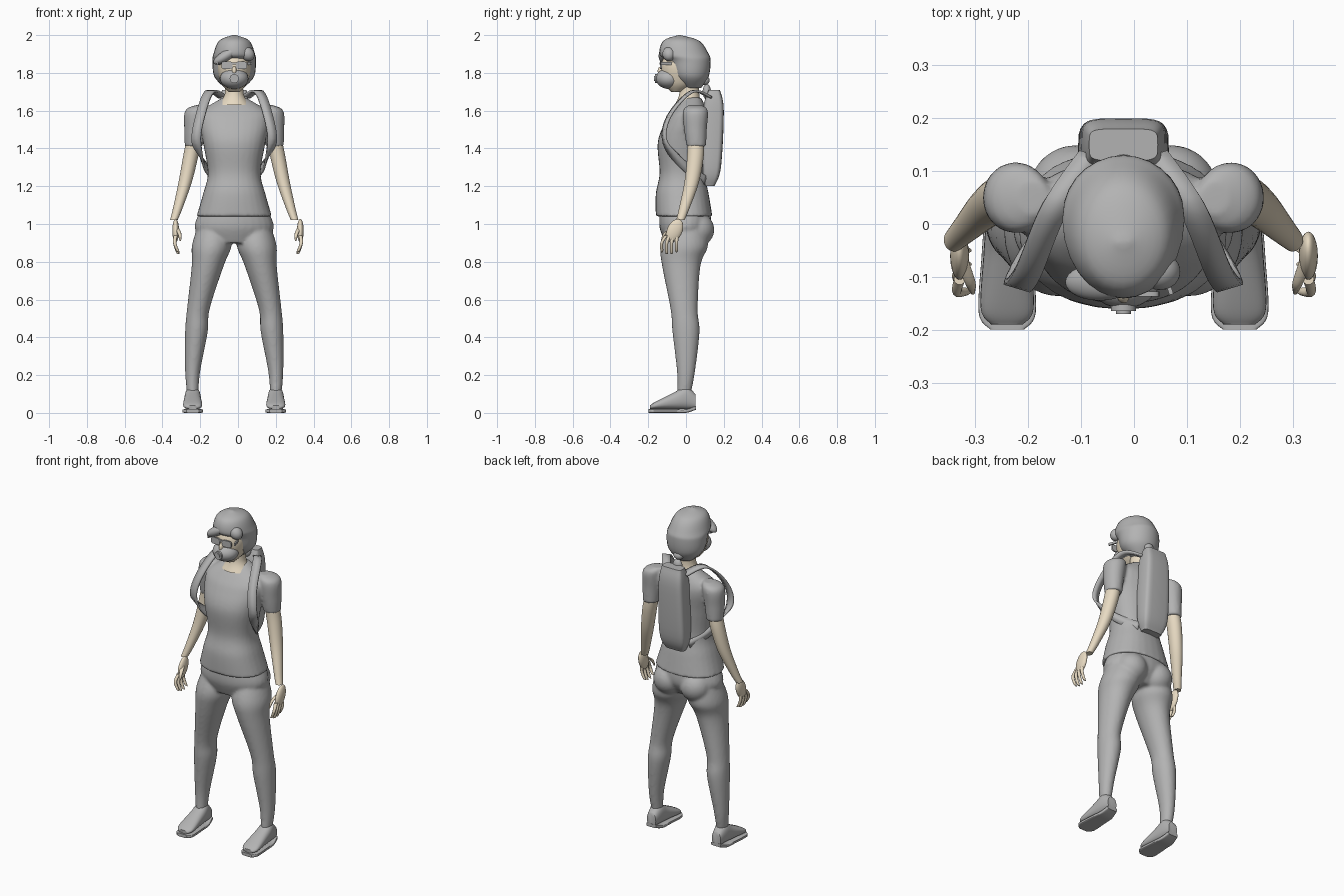
import bpy
import bmesh
import math
from mathutils import Vector, Matrix

default_cube = bpy.data.objects.get("Cube")
if default_cube:
    bpy.data.objects.remove(default_cube)

MIDDLE = -.02  # the body stands slightly off centre
SIDES = {"right": -1, "left": 1}


def material(name, red, green, blue):
    colour = (red, green, blue, 1)
    mat = bpy.data.materials.new(name)
    mat.use_nodes = True
    mat.diffuse_color = colour
    mat.node_tree.nodes["Principled BSDF"].inputs["Base Color"].default_value = colour
    return mat


GREY = material("cloth grey", .45, .45, .45)
SKIN = material("pale skin", .8, .7, .54)


def spline(points, steps=6):
    """Smooth curve through tuples of any length."""
    knots = [Vector(point) for point in points]
    knots = [knots[0]] + knots + [knots[-1]]
    curve = []
    for before, start, end, after in zip(knots, knots[1:], knots[2:], knots[3:]):
        leave, arrive = (end - before) / 2, (after - start) / 2
        for step in range(steps):
            t = step / steps
            ease = t * t * (3 - 2 * t)
            curve.append(start.lerp(end, ease) + leave * t * (1 - t) ** 2 - arrive * t * t * (1 - t))
    return curve + [knots[-2]]


def power(value, exponent):
    return math.copysign(abs(value) ** exponent, value)


def loft(bm, rings, along="z", squareness=2, sides=28):
    """Closed smooth tube through superellipse rings (x, y, z, half width, half depth)."""
    loops = []
    for x, y, z, width, depth in spline(rings):
        loop = []
        for index in range(sides):
            angle = math.tau * index / sides
            across = width * power(math.cos(angle), 2 / squareness)
            other = depth * power(math.sin(angle), 2 / squareness)
            offset = (across, other, 0) if along == "z" else (across, 0, other)
            loop.append(bm.verts.new(Vector((x, y, z)) + Vector(offset)))
        loops.append(loop)
    for lower, upper in zip(loops, loops[1:]):
        for index in range(sides):
            bm.faces.new((lower[index - 1], lower[index], upper[index], upper[index - 1]))
    bm.faces.new(loops[0])
    bm.faces.new(loops[-1])


def trunk(bm, profile, squareness=2):
    """Upright body given by rows of height, front, back and half width."""
    loft(bm, [(MIDDLE, (front + back) / 2, height, width, (back - front) / 2)
              for height, front, back, width in profile], squareness=squareness)


def limb(bm, side, path, depth=1.0, sides=28, lean=True):
    """Mirrored limb given by rows of distance from the middle, y, height and radius."""
    middle = MIDDLE if lean else 0
    loft(bm, [(middle + side * out, y, height, radius, radius * depth)
              for out, y, height, radius in path], sides=sides)


def placed(centre, size, turn=0, axis="Y"):
    turned = Matrix.Rotation(math.radians(turn), 4, axis)
    return Matrix.Translation(centre) @ turned @ Matrix.Diagonal((*size, 1))


def ball(bm, centre, size, turn=0, axis="Y"):
    bmesh.ops.create_uvsphere(bm, u_segments=28, v_segments=18, radius=1,
                              matrix=placed(centre, size, turn, axis))


def box(bm, centre, size, turn=0):
    bmesh.ops.create_cube(bm, size=1, matrix=placed(centre, size, turn, "Z"))


def finish(name, bm, mat, blend=False, angle=50):
    bmesh.ops.recalc_face_normals(bm, faces=bm.faces)
    mesh = bpy.data.meshes.new(name)
    bm.to_mesh(mesh)
    bm.free()
    mesh.materials.append(mat)
    part = bpy.data.objects.new(name, mesh)
    bpy.context.collection.objects.link(part)
    bpy.ops.object.select_all(action="DESELECT")
    part.select_set(True)
    bpy.context.view_layer.objects.active = part
    bpy.ops.object.shade_smooth_by_angle(angle=math.radians(angle))
    if blend:
        remesh = part.modifiers.new("blend", "REMESH")
        remesh.mode = "VOXEL"
        remesh.voxel_size = .009
        remesh.use_smooth_shade = True
        soften = part.modifiers.new("soften", "SMOOTH")
        soften.iterations = 5
    return part


# Shirt: torso and sleeves blended together
shirt = bmesh.new()
trunk(shirt, [(1.04, -.16, .14, .2), (1.16, -.16, .12, .165), (1.27, -.14, .1, .14),
              (1.43, -.15, .11, .165), (1.54, -.11, .12, .185), (1.6, -.07, .11, .17),
              (1.67, -.01, .08, .06)], squareness=2.3)
for side in SIDES.values():
    limb(shirt, side, [(.17, .05, 1.63, .03), (.2, .05, 1.6, .06), (.21, .05, 1.5, .055),
                       (.215, .055, 1.41, .047)], depth=1.1)
finish("shirt", shirt, GREY, blend=True)

# Trousers: hips, seat and legs blended together
trousers = bmesh.new()
trunk(trousers, [(1.06, -.14, .13, .185), (.98, -.14, .13, .21), (.9, -.11, .08, .16)])
for side in SIDES.values():
    ball(trousers, (MIDDLE + side * .09, .06, .97), (.09, .09, .09))
    limb(trousers, side, [(.11, 0, .97, .09), (.12, -.01, .88, .105), (.14, -.025, .78, .085),
                          (.19, -.01, .55, .06), (.2, 0, .43, .06), (.22, 0, .22, .04),
                          (.22, -.01, .1, .03)], depth=1.2)
finish("trousers", trousers, GREY, blend=True)

# Shoes: rows of y, height and half width; the sole follows the same outline
shoe_shape = [(.05, .1, .03), (0, .14, .04), (-.06, .11, .045), (-.16, .06, .05), (-.19, .04, .03)]
for name, side in SIDES.items():
    x = MIDDLE + side * .22
    upper = bmesh.new()
    loft(upper, [(x, y, height / 2 + .01, width, height / 2 - .01)
                 for y, height, width in shoe_shape], along="y", squareness=2.4)
    finish(name + "_shoe", upper, GREY)
    sole = bmesh.new()
    loft(sole, [(x, y * 1.05, .01 + max(y, 0) / 3, width * 1.08, .01)
                for y, height, width in shoe_shape], along="y", squareness=6)
    finish(name + "_sole", sole, GREY, angle=35)

# Arms with hands: four fingers spread by rule, then the thumb
for name, side in SIDES.items():
    arm = bmesh.new()
    limb(arm, side, [(.21, .05, 1.46, .04), (.23, .05, 1.36, .04), (.26, .03, 1.22, .035),
                     (.3, -.01, 1.08, .025), (.32, -.03, 1.02, .02)], depth=1.1)
    ball(arm, (side * .33, -.06, .965), (.018, .04, .065), turn=-25, axis="X")
    for finger in range(4):
        knuckle = -.05 - finger * .018
        tip = knuckle - finger * .008
        drop = .86 - .01 * (finger in (1, 2))
        limb(arm, side, [(.33, knuckle, .94, .011), (.335, tip, .9, .009),
                         (.32, tip, drop, .008), (.31, tip, drop - .01, .003)], sides=10, lean=False)
    limb(arm, side, [(.325, -.07, .98, .012), (.31, -.11, .95, .01), (.305, -.13, .91, .004)],
         sides=10, lean=False)
    finish(name + "_arm", arm, SKIN)

# Neck, face and nose
head = bmesh.new()
trunk(head, [(1.63, -.06, .08, .085), (1.69, -.035, .07, .05), (1.8, -.03, .07, .05)])
trunk(head, [(1.7, -.08, -.02, .03), (1.75, -.12, .06, .07), (1.85, -.13, .09, .09),
             (1.95, -.08, .05, .05)])
ball(head, (MIDDLE, -.13, 1.81), (.013, .02, .025))
finish("head", head, SKIN)

# Hair cap with a fringe swept to the side
hair = bmesh.new()
trunk(hair, [(2, -.04, -.03, .01), (1.97, -.12, .07, .08), (1.9, -.14, .12, .11),
             (1.86, -.1, .13, .115), (1.78, -.07, .12, .105), (1.72, -.01, .08, .05)])
ball(hair, (MIDDLE - .045, -.11, 1.89), (.075, .035, .028), turn=-32)
ball(hair, (MIDDLE + .07, -.09, 1.9), (.04, .035, .035), turn=45)
finish("hair", hair, GREY)

# Short ponytail below a tied knot
ponytail = bmesh.new()
ball(ponytail, (MIDDLE, .1, 1.76), (.03, .025, .025))
ball(ponytail, (MIDDLE, .11, 1.7), (.03, .022, .04))
finish("ponytail", ponytail, GREY)

# Face mask with a round valve
mask = bmesh.new()
ball(mask, (MIDDLE, -.09, 1.77), (.075, .07, .055))
finish("face_mask", mask, GREY)
valve = bmesh.new()
for radius, y in ((.024, -.155), (.014, -.16)):
    bmesh.ops.create_cone(valve, cap_ends=True, segments=24, radius1=radius, radius2=radius, depth=.02,
                          matrix=placed((MIDDLE, y, 1.77), (1, 1, 1), 90, "X"))
finish("mask_valve", valve, GREY, angle=30)

# Glasses: lenses, temples and bridge
glasses = bmesh.new()
for side in SIDES.values():
    loft(glasses, [(MIDDLE + side * .038, y, 1.84, .03, .02) for y in (-.137, -.128)],
         along="y", squareness=4)
    box(glasses, (MIDDLE + side * .08, -.1, 1.85), (.008, .07, .014), turn=side * 18)
box(glasses, (MIDDLE, -.135, 1.85), (.03, .01, .01))
finish("glasses", glasses, GREY, angle=30)

# Backpack
backpack = bmesh.new()
trunk(backpack, [(1.2, .1, .15, .06), (1.3, .085, .185, .085), (1.6, .09, .2, .08),
                 (1.71, .12, .18, .065)], squareness=5)
finish("backpack", backpack, GREY)

# Shoulder straps: flat over the shoulder, upright under the arm
strap_path = [(.06, .13, 1.67), (.13, .03, 1.7), (.18, -.09, 1.57), (.2, -.11, 1.43),
              (.15, 0, 1.3), (.07, .1, 1.23)]
for name, side in SIDES.items():
    strap = bmesh.new()
    rows = []
    for point in spline(strap_path):
        upright = min(max((1.45 - point.z) / .15, 0), 1)
        across = Vector((1, .3, 0)).lerp(Vector((0, .3, 1)), upright).normalized() * .025
        rows.append([strap.verts.new((MIDDLE + side * edge.x, edge.y, edge.z))
                     for edge in (point - across, point + across)])
    for first, second in zip(rows, rows[1:]):
        strap.faces.new((first[0], first[1], second[1], second[0]))
    part = finish(name + "_strap", strap, GREY)
    thickness = part.modifiers.new("thickness", "SOLIDIFY")
    thickness.thickness = .012
    thickness.offset = 0
